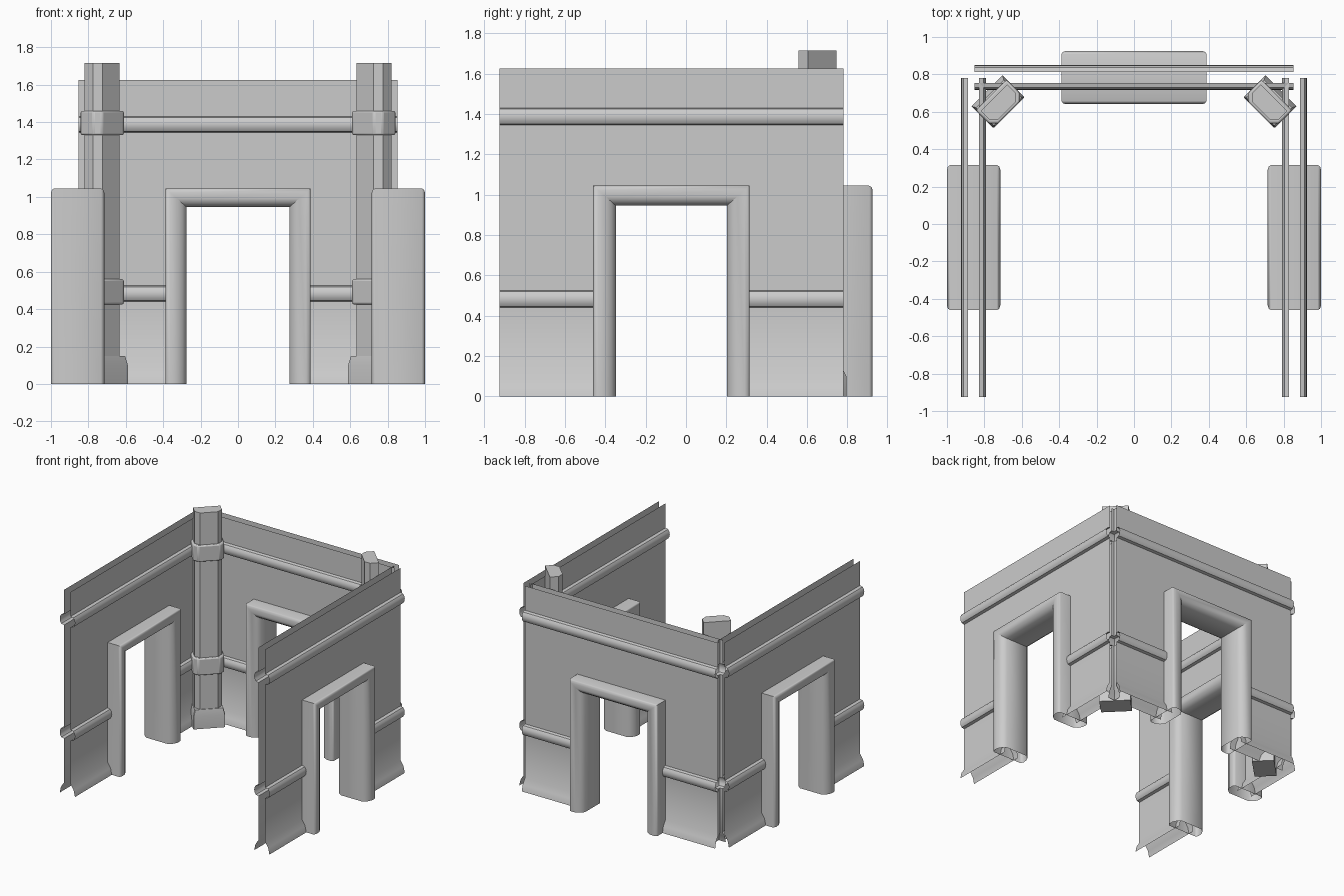
import bpy, bmesh, math
from mathutils import Matrix, Vector

cube = bpy.data.objects.get("Cube")
if cube:
    bpy.data.objects.remove(cube, do_unlink=True)

grey = bpy.data.materials.new("wall_grey")
grey.use_nodes = True
grey.diffuse_color = (0.6, 0.6, 0.6, 1)
grey.node_tree.nodes["Principled BSDF"].inputs["Base Color"].default_value = (0.6, 0.6, 0.6, 1)
grey.node_tree.nodes["Principled BSDF"].inputs["Roughness"].default_value = 0.8

HALF = 0.8525                  # half length of a wall
DOOR_W, DOOR_H = 0.388, 1.045  # outer half width and height of a door frame


def finish(name, bm, matrix, angle=40):
    bmesh.ops.remove_doubles(bm, verts=bm.verts, dist=0.0001)
    bmesh.ops.transform(bm, matrix=matrix, verts=bm.verts)
    if matrix.determinant() < 0:
        bmesh.ops.reverse_faces(bm, faces=bm.faces)
    mesh = bpy.data.meshes.new(name)
    bm.to_mesh(mesh)
    bm.free()
    mesh.shade_smooth()
    mesh.set_sharp_from_angle(angle=math.radians(angle))
    mesh.materials.append(grey)
    obj = bpy.data.objects.new(name, mesh)
    bpy.context.collection.objects.link(obj)
    return obj


def rib(low, high, depth=0.037, steps=6):
    """Rounded moulding profile as (offset, height) points."""
    mid, r = (low + high) / 2, (high - low) / 2
    return [(depth * math.sin(math.pi * i / steps) ** 0.7 if 0 < i < steps else 0,
             mid - r * math.cos(math.pi * i / steps)) for i in range(steps + 1)]


def wall_sheet(name, side, matrix):
    """Thin moulded sheet with a doorway, side +1 outer and -1 inner."""
    profile = [(0.037, 0), (0.026, 0.05), (0, 0.09)] + rib(0.44, 0.525)
    profile += [(0, 1.0)] + rib(1.345, 1.43) + [(0, 1.625)]
    bm = bmesh.new()
    gap = DOOR_W - 0.05
    for (o1, z1), (o2, z2) in zip(profile, profile[1:]):
        spans = [(-HALF, -gap), (gap, HALF)] if z2 <= 1.0 else [(-HALF, -gap), (-gap, gap), (gap, HALF)]
        for a, b in spans:
            d1, d2 = side * (0.03 + o1), side * (0.03 + o2)
            quad = [(b, d1, z1), (a, d1, z1), (a, d2, z2), (b, d2, z2)]
            bm.faces.new([bm.verts.new(p) for p in quad[::side]])
    finish(name, bm, matrix)


def door_frame(name, matrix):
    """Rounded surround, mitred at the top corners and open below."""
    half = [(0, 0.125), (0.008, 0.137), (0.025, 0.1425), (0.06, 0.14), (0.09, 0.124), (0.113, 0.095)]
    ring = half + [(t, -d) for t, d in reversed(half)]
    bm = bmesh.new()
    rows = []
    for t, d in ring:
        w, h = DOOR_W - t, DOOR_H - t * 0.88
        rows.append([bm.verts.new(p) for p in ((-w, d, 0), (-w, d, h), (w, d, h), (w, d, 0))])
    for i, row in enumerate(rows):
        nxt = rows[(i + 1) % len(rows)]
        for k in range(3):
            bm.faces.new((row[k], row[k + 1], nxt[k + 1], nxt[k]))
    bmesh.ops.recalc_face_normals(bm, faces=bm.faces)
    finish(name, bm, matrix)


def outline(width, back, front, cut):
    """Plan of a corner post, with its two room-side corners cut."""
    return [(-width, -back), (width, -back), (width, front - cut),
            (width - cut, front), (cut - width, front), (-width, front - cut)]


def loft(name, layers, matrix, bevel=0):
    bm = bmesh.new()
    rings = [[bm.verts.new((x, y, z)) for x, y in plan] for plan, z in layers]
    for a, b in zip(rings, rings[1:]):
        for i in range(len(a)):
            j = (i + 1) % len(a)
            bm.faces.new((a[i], a[j], b[j], b[i]))
    bm.faces.new(rings[0][::-1])
    bm.faces.new(rings[-1])
    bmesh.ops.recalc_face_normals(bm, faces=bm.faces)
    obj = finish(name, bm, matrix, 30)
    if bevel:
        mod = obj.modifiers.new("soft_edges", "BEVEL")
        mod.width, mod.segments = bevel, 2


# Three walls, each two sheets and a doorway
for label, x, y, turn in (("back", 0, 0.783, 0), ("left", 0.8575, -0.0725, -90), ("right", -0.8575, -0.0725, 90)):
    m = Matrix.Translation((x, y, 0)) @ Matrix.Rotation(math.radians(turn), 4, "Z")
    wall_sheet(label + "_wall_outer", 1, m)
    wall_sheet(label + "_wall_inner", -1, m)
    door_frame(label + "_door_frame", m)

# Diagonal posts in the two back corners
for label, sx in (("left", 1), ("right", -1)):
    # local x runs across the corner, local y points into the room
    m = Matrix.Scale(-sx, 4, Vector((1, 0, 0))) @ Matrix.Translation((-0.714, 0.64, 0)) \
        @ Matrix.Rotation(math.radians(45), 4, "Z") @ Matrix.Scale(-1, 4, Vector((0, 1, 0)))
    shaft = outline(0.1, 0.05, 0.05, 0.035)
    loft(label + "_post", [(shaft, 0), (shaft, 1.715)], m)
    band = outline(0.116, 0.07, 0.065, 0.035)
    for part, low, high in (("lower", 0.425, 0.56), ("upper", 1.33, 1.46)):
        loft(f"{label}_post_{part}_band", [(band, low), (band, high)], m, 0.01)
    foot = outline(0.117, 0.102, 0.064, 0.004)
    top = outline(0.105, 0.08, 0.055, 0.004)
    loft(label + "_post_foot", [(foot, 0), (foot, 0.1), (top, 0.15)], m)
